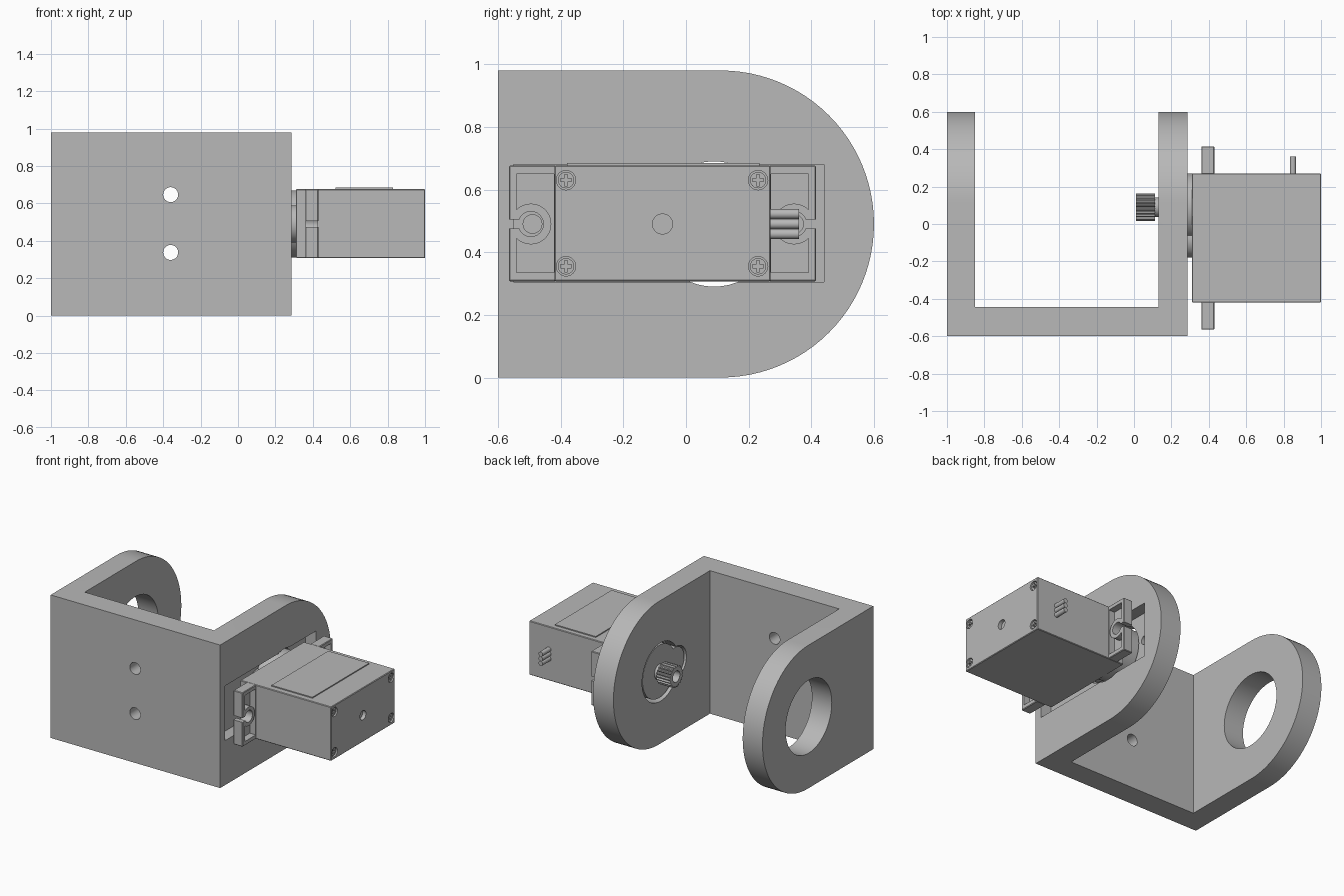
import bpy, bmesh, math
from mathutils import Matrix, Vector

old = bpy.data.objects.get("Cube")
if old:
    bpy.data.objects.remove(old, do_unlink=True)

grey = bpy.data.materials.new("plain grey")
grey.use_nodes = True
colour = (0.48, 0.48, 0.48, 1)
grey.diffuse_color = colour
grey.node_tree.nodes["Principled BSDF"].inputs["Base Color"].default_value = colour

MID_Y, MID_Z = -0.075, 0.49      # centre line of the motor
SHAFT_Y = 0.09


def finish(name, bm):
    bmesh.ops.recalc_face_normals(bm, faces=bm.faces)
    mesh = bpy.data.meshes.new(name)
    bm.to_mesh(mesh)
    bm.free()
    mesh.materials.append(grey)
    ob = bpy.data.objects.new(name, mesh)
    bpy.context.collection.objects.link(ob)
    return ob


def box(name, x, y, z, bevel=0):
    bm = bmesh.new()
    bmesh.ops.create_cube(bm, size=1)
    for v in bm.verts:
        v.co = Vector([(a + b) / 2 + c * (b - a) for (a, b), c in zip((x, y, z), v.co)])
    if bevel:
        bmesh.ops.bevel(bm, geom=bm.edges[:], offset=bevel, segments=1, affect='EDGES')
    return finish(name, bm)


def prism(name, points, x0, x1):
    """Extrude a (y, z) outline along x."""
    bm = bmesh.new()
    face = bm.faces.new([bm.verts.new((x0, y, z)) for y, z in points])
    new = bmesh.ops.extrude_face_region(bm, geom=[face])["geom"]
    bmesh.ops.translate(bm, vec=(x1 - x0, 0, 0), verts=[g for g in new if isinstance(g, bmesh.types.BMVert)])
    return finish(name, bm)


def rod(name, y, z, r, x0, x1, sides=48):
    ring = [2 * math.pi * i / sides for i in range(sides)]
    return prism(name, [(y + r * math.cos(a), z + r * math.sin(a)) for a in ring], x0, x1)


def rod_y(name, x, z, r, y0, y1):
    ob = rod(name, -x, z, r, y0, y1, 32)
    ob.data.transform(Matrix.Rotation(math.pi / 2, 4, 'Z'))
    return ob


def combine(ob, tools, operation='DIFFERENCE'):
    for tool in tools:
        mod = ob.modifiers.new("cut", 'BOOLEAN')
        mod.operation, mod.solver, mod.object = operation, 'EXACT', tool
        bpy.context.view_layer.objects.active = ob
        bpy.ops.object.modifier_apply(modifier=mod.name)
        bpy.data.objects.remove(tool, do_unlink=True)


# U-shaped bracket with rounded arms
R = 0.49
arc = [-math.pi / 2 + math.pi * i / 48 for i in range(49)]
outline = [(-0.6, 2 * R), (-0.6, 0)] + [(0.11 + R * math.cos(a), R + R * math.sin(a)) for a in arc]
bracket = prism("bracket", outline, -1, 0.285)
combine(bracket, [
    box("inside", (-0.85, 0.13), (-0.445, 1), (-1, 2)),
    rod("bearing_hole", 0.1, R, 0.25, -1.1, -0.8, 64),
    box("motor_pocket", (0.205, 0.4), (-0.55, 0.44), (0.305, 0.68)),
    rod("boss_hole", SHAFT_Y, R, 0.2, 0.05, 0.4),
    rod("small_boss_hole", -0.08, R, 0.11, 0.05, 0.4),
    rod("pilot_hole_front", -0.49, R, 0.03, 0.15, 0.4, 24),
    rod("pilot_hole_back", 0.345, R, 0.03, 0.15, 0.4, 24),
    rod_y("mount_hole_top", -0.36, 0.647, 0.04, -0.7, -0.3),
    rod_y("mount_hole_bottom", -0.36, 0.338, 0.04, -0.7, -0.3),
])

# Motor case with recessed screw seats and a centre dimple
screws = [(y, z) for y in (-0.383, 0.23) for z in (0.355, 0.63)]
case = box("motor_case", (0.31, 1), (-0.42, 0.27), (0.307, 0.677), 0.004)
combine(case, [rod("seat", y, z, 0.031, 0.97, 1.1, 24) for y, z in screws])
combine(case, [rod("dimple", MID_Y, MID_Z, 0.032, 0.975, 1.1, 32)])
box("case_label", (0.52, 0.83), (-0.38, 0.235), (0.67, 0.684))

# Cross-head screws
for i, (y, z) in enumerate(screws):
    screw = rod(f"case_screw_{i + 1}", y, z, 0.026, 0.95, 0.993, 24)
    combine(screw, [box("slot", (0.98, 1.1), (y - a, y + a), (z - b, z + b))
                    for a, b in ((0.018, 0.005), (0.005, 0.018))])

# Mounting ears: hollow tray, screw ring and open slot, one at each end
for name, side in (("front_ear", -1), ("back_ear", 1)):
    def span(a, b):
        return tuple(sorted((MID_Y + side * a, MID_Y + side * b)))
    hole_y = MID_Y + side * 0.42
    ear = box(name, (0.36, 0.43), span(0.34, 0.49), (0.307, 0.677), 0.004)
    combine(ear, [box("tray", (0.385, 0.5), span(0.347, 0.466), (0.335, 0.65))])
    combine(ear, [rod("ring", hole_y, MID_Z, 0.065, 0.37, 0.428, 40),
                  box("web", (0.37, 0.427), span(0.42, 0.48), (MID_Z - 0.03, MID_Z + 0.03))], 'UNION')
    combine(ear, [rod("hole", hole_y, MID_Z, 0.04, 0.3, 0.5, 32),
                  box("slot", (0.3, 0.5), span(0.42, 0.6), (MID_Z - 0.015, MID_Z + 0.015))])

# Gear bosses and output shaft
bosses = [rod("gear_boss", SHAFT_Y, MID_Z, 0.18, 0.14, 0.32, 64),
          rod("small_gear_boss", -0.08, MID_Z, 0.1, 0.14, 0.32),
          rod("shaft_collar", SHAFT_Y, MID_Z, 0.052, 0.1, 0.16, 32)]

# Splined output gear with a screw hole
teeth = 22
spline = []
for i in range(teeth * 4):
    a = 2 * math.pi * i / (teeth * 4)
    r = 0.074 if i % 4 < 2 else 0.064
    spline.append((SHAFT_Y + r * math.cos(a), MID_Z + r * math.sin(a)))
gear = prism("output_gear", spline, 0.01, 0.112)
combine(gear, [rod("gear_hole", SHAFT_Y, MID_Z, 0.038, -0.1, 0.08, 32)])

# Three cable stubs
cables = [rod_y(f"cable_{i + 1}", 0.85, MID_Z + (i - 1) * 0.032, 0.016, 0.25, 0.36) for i in range(3)]

# Smooth the round walls, keep edges sharp
for ob in bpy.data.objects:
    ob.select_set(ob.type == 'MESH')
bpy.context.view_layer.objects.active = bracket
bpy.ops.object.shade_smooth_by_angle(angle=math.radians(25))
